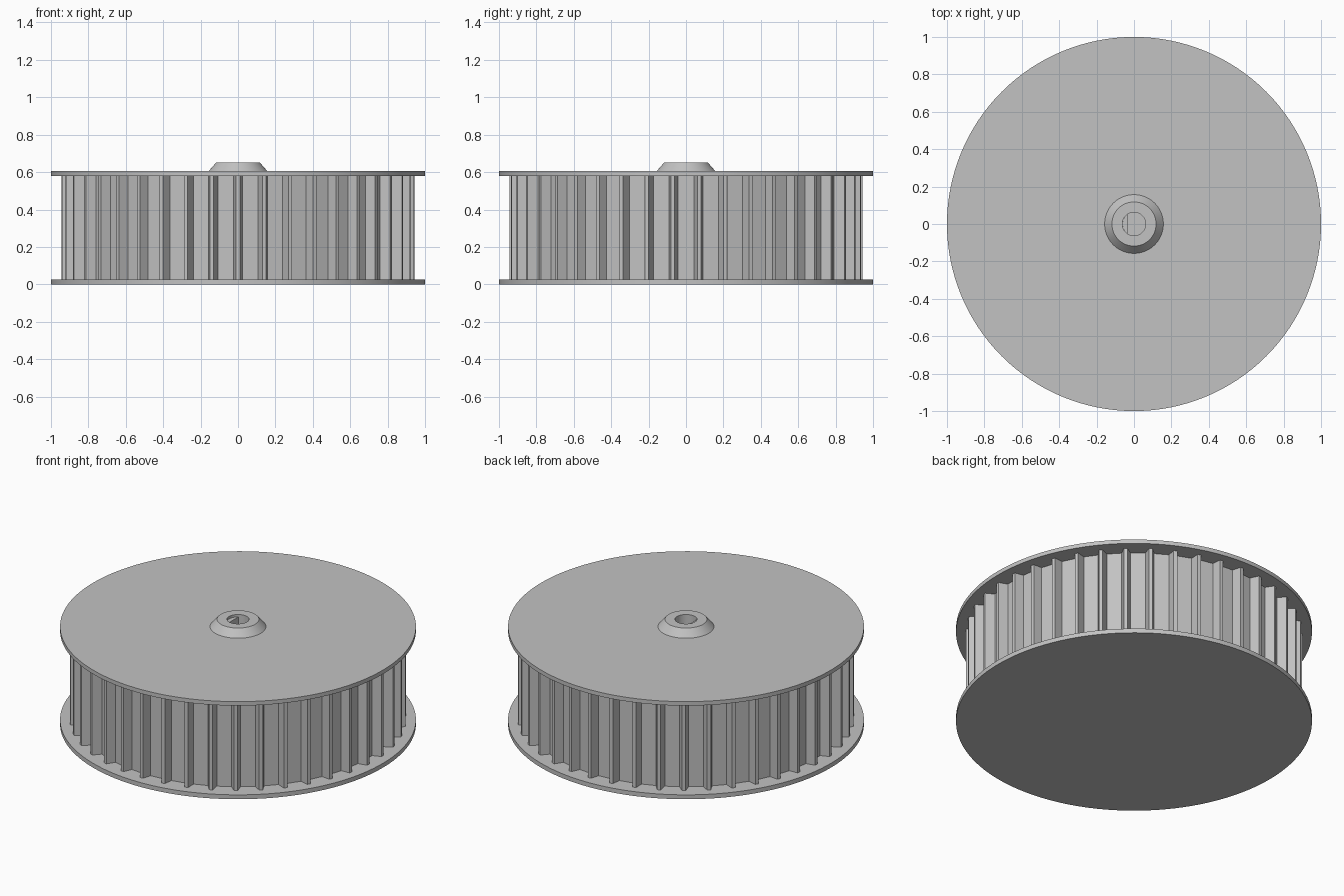
import bpy, bmesh
from math import cos, sin, pi, tau, acos

cube = bpy.data.objects.get("Cube")
if cube:
    bpy.data.objects.remove(cube)

TEETH, SEGMENTS = 42, 128
FLANGE, TOP_LOW, TOP_HIGH, HUB_TOP = 0.027, 0.58, 0.605, 0.65
TIP_R, ROOT_R, BORE_R = 0.945, 0.892, 0.062
FLAT_X, FLAT_TOP = -0.034, 0.635

grey = bpy.data.materials.new("plain grey")
grey.use_nodes = True
grey.diffuse_color = (0.54, 0.54, 0.54, 1)
grey.node_tree.nodes["Principled BSDF"].inputs["Base Color"].default_value = grey.diffuse_color


def finish(name, bm, smooth=False):
    """Turn a bmesh into a named, coloured object."""
    bmesh.ops.recalc_face_normals(bm, faces=bm.faces)
    mesh = bpy.data.meshes.new(name)
    bm.to_mesh(mesh)
    bm.free()
    mesh.materials.append(grey)
    obj = bpy.data.objects.new(name, mesh)
    bpy.context.collection.objects.link(obj)
    if smooth:
        bpy.ops.object.select_all(action="DESELECT")
        obj.select_set(True)
        bpy.context.view_layer.objects.active = obj
        bpy.ops.object.shade_smooth_by_angle(angle=pi / 6)
    return obj


def ring_solid(name, sections, smooth=False):
    """Sweep closed (radius, z) profiles around the axis, one per angle."""
    bm = bmesh.new()
    loops = [[bm.verts.new((r * cos(a), r * sin(a), z)) for r, z in profile]
             for a, profile in sections]
    for i, here in enumerate(loops):
        there = loops[(i + 1) % len(loops)]
        for j in range(len(here)):
            k = (j + 1) % len(here)
            bm.faces.new((here[j], there[j], there[k], here[k]))
    return finish(name, bm, smooth)


# Bottom flange: a plain disc that also closes the bore
bm = bmesh.new()
bmesh.ops.create_cone(bm, cap_ends=True, segments=SEGMENTS, radius1=1, radius2=1, depth=FLANGE)
bmesh.ops.translate(bm, verts=bm.verts, vec=(0, 0, FLANGE / 2))
finish("bottom_flange", bm, True)

# Toothed drum: tapered teeth with flat gaps, one tooth facing the front
sections = []
for t in range(TEETH):
    middle = -pi / 2 + t * tau / TEETH
    for offset, r in ((-0.028, ROOT_R), (-0.0108, TIP_R), (0.0108, TIP_R), (0.028, ROOT_R)):
        sections.append((middle + offset,
                         [(r, FLANGE), (r, TOP_LOW), (0.8, TOP_LOW), (0.8, FLANGE)]))
ring_solid("toothed_drum", sections)

# Top flange with tapered hub and a sleeve around the bore
profile = [(BORE_R, FLANGE), (BORE_R, HUB_TOP), (0.118, HUB_TOP), (0.157, TOP_HIGH),
           (1, TOP_HIGH), (1, TOP_LOW), (0.157, TOP_LOW), (0.157, FLANGE)]
ring_solid("top_flange_and_hub",
           [(i * tau / SEGMENTS, profile) for i in range(SEGMENTS)], True)

# Flat inside the bore that keys the shaft
bm = bmesh.new()
half = acos(-FLAT_X / BORE_R)
arc = [pi - half + 2 * half * i / 12 for i in range(13)]
base = bm.faces.new([bm.verts.new((BORE_R * cos(a), BORE_R * sin(a), FLANGE)) for a in arc])
top = bmesh.ops.extrude_face_region(bm, geom=[base], use_keep_orig=True)
bmesh.ops.translate(bm, vec=(0, 0, FLAT_TOP - FLANGE),
                    verts=[v for v in top["geom"] if isinstance(v, bmesh.types.BMVert)])
finish("bore_flat", bm)
